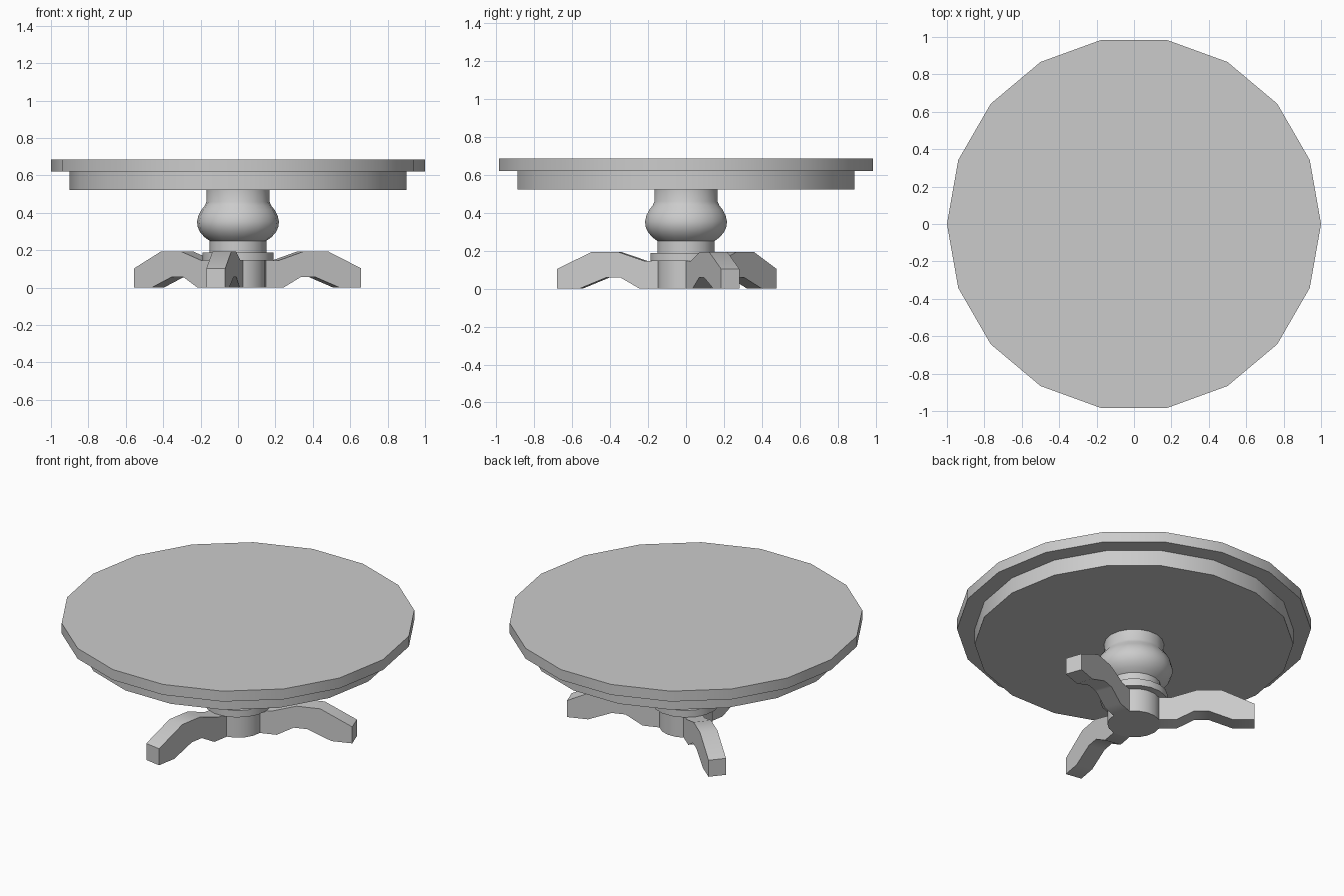
import bpy, bmesh, math
from mathutils import Matrix

if "Cube" in bpy.data.objects:
    bpy.data.objects.remove(bpy.data.objects["Cube"])

SIDES = 18


def finish(name, bm):
    bmesh.ops.recalc_face_normals(bm, faces=bm.faces[:])
    mesh = bpy.data.meshes.new(name)
    bm.to_mesh(mesh)
    bm.free()
    obj = bpy.data.objects.new(name, mesh)
    bpy.context.collection.objects.link(obj)
    bpy.ops.object.select_all(action='DESELECT')
    obj.select_set(True)
    bpy.context.view_layer.objects.active = obj
    bpy.ops.object.shade_smooth_by_angle(angle=math.radians(30))
    return obj


def lathe(name, profile):
    """Closed turned part from (radius, z) points, bottom to top."""
    bm = bmesh.new()
    rings = []
    for r, z in profile:
        rings.append([bm.verts.new((r * math.cos(2 * math.pi * i / SIDES),
                                    r * math.sin(2 * math.pi * i / SIDES), z))
                      for i in range(SIDES)])
    for a, b in zip(rings, rings[1:]):
        for i in range(SIDES):
            j = (i + 1) % SIDES
            bm.faces.new((a[i], a[j], b[j], b[i]))
    bm.faces.new(rings[0])
    bm.faces.new(rings[-1])
    return finish(name, bm)


def leg(name, profile, half_width, angle):
    """Side profile (distance, z) given thickness and turned about z."""
    bm = bmesh.new()
    face = bm.faces.new([bm.verts.new((r, -half_width, z)) for r, z in profile])
    new = bmesh.ops.extrude_face_region(bm, geom=[face], use_keep_orig=True)
    moved = [g for g in new['geom'] if isinstance(g, bmesh.types.BMVert)]
    bmesh.ops.translate(bm, verts=moved, vec=(0, 2 * half_width, 0))
    bm.transform(Matrix.Rotation(math.radians(angle), 4, 'Z'))
    return finish(name, bm)


# Table top and the apron beneath it
lathe("table_top", [(1.0, 0.62), (1.0, 0.685)])
lathe("apron", [(0.9, 0.522), (0.9, 0.62)])

# Turned pedestal: base column, collar, lower neck, bulb, upper neck
lathe("pedestal", [(0.15, 0.0), (0.15, 0.145), (0.19, 0.145), (0.19, 0.188),
                   (0.152, 0.188), (0.152, 0.25), (0.18, 0.27), (0.203, 0.297),
                   (0.216, 0.325), (0.219, 0.353), (0.212, 0.385),
                   (0.196, 0.415), (0.178, 0.438), (0.169, 0.458),
                   (0.169, 0.522)])

# Three arched legs
LEG = [(0.08, 0.0), (0.24, 0.0), (0.34, 0.057), (0.42, 0.057), (0.56, 0.0),
       (0.682, 0.0), (0.682, 0.103), (0.495, 0.193), (0.355, 0.193),
       (0.21, 0.144), (0.08, 0.144)]
for n, angle in enumerate((20, 140, 260), 1):
    leg(f"leg_{n}", LEG, 0.051, angle)
